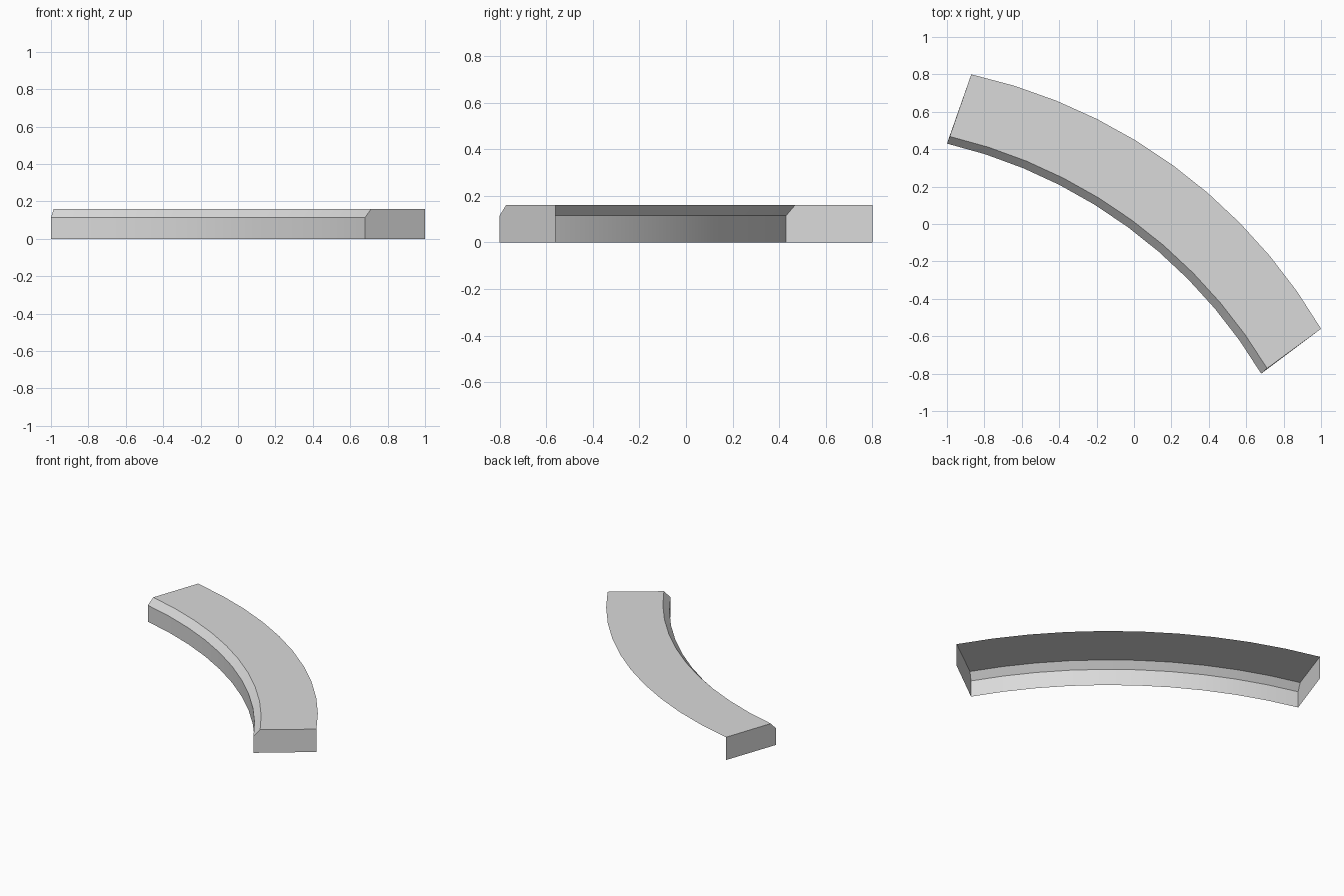
import bpy, bmesh, math
from mathutils import Vector

cube = bpy.data.objects.get("Cube")
if cube:
    bpy.data.objects.remove(cube, do_unlink=True)

SEGMENTS = 10
HEIGHT = 0.16
BEVEL_Z = 0.115


def arc(start, end, sagitta, z):
    """Points on a circular arc bulging to the left of start -> end."""
    a, b = Vector(start), Vector(end)
    half = (b - a).length / 2
    along = (b - a).normalized()
    out = Vector((-along.y, along.x))
    radius = (half ** 2 + sagitta ** 2) / (2 * sagitta)
    centre = (a + b) / 2 + out * (sagitta - radius)
    sweep = math.asin(half / radius)
    points = []
    for i in range(SEGMENTS + 1):
        t = sweep * (2 * i / SEGMENTS - 1)
        p = centre + radius * (along * math.sin(t) + out * math.cos(t))
        points.append((p.x, p.y, z))
    return points


# Long edges of the curb, from the outer top edge round to the inner foot
inner = ((-1.0, 0.43), (0.68, -0.80), 0.211)
rails = [
    arc((-0.87, 0.80), (1.0, -0.56), 0.241, HEIGHT),
    arc((-0.985, 0.468), (0.712, -0.772), 0.213, HEIGHT),
    arc(*inner, BEVEL_Z),
    arc(*inner, 0.0),
]

bm = bmesh.new()
rows = [[bm.verts.new(p) for p in rail] for rail in rails]

# Top, bevel and inner wall; the back and underside stay open
for upper, lower in zip(rows, rows[1:]):
    for i in range(SEGMENTS):
        bm.faces.new((upper[i], lower[i], lower[i + 1], upper[i + 1]))

# End caps reach down to the ground at the outer corner
for i in (0, SEGMENTS):
    top = rows[0][i].co
    foot = bm.verts.new((top.x, top.y, 0))
    cap = [row[i] for row in rows] + [foot]
    bm.faces.new(cap if i else cap[::-1])

mesh = bpy.data.meshes.new("curved_curb")
bm.to_mesh(mesh)
bm.free()

# Plain grey finish
grey = bpy.data.materials.new("light_grey")
grey.use_nodes = True
colour = (0.7, 0.7, 0.7, 1)
grey.diffuse_color = colour
grey.node_tree.nodes["Principled BSDF"].inputs["Base Color"].default_value = colour
mesh.materials.append(grey)

curb = bpy.data.objects.new("curved_curb", mesh)
bpy.context.collection.objects.link(curb)
bpy.ops.object.select_all(action="DESELECT")
curb.select_set(True)
bpy.context.view_layer.objects.active = curb
bpy.ops.object.shade_smooth_by_angle(angle=math.radians(25))
